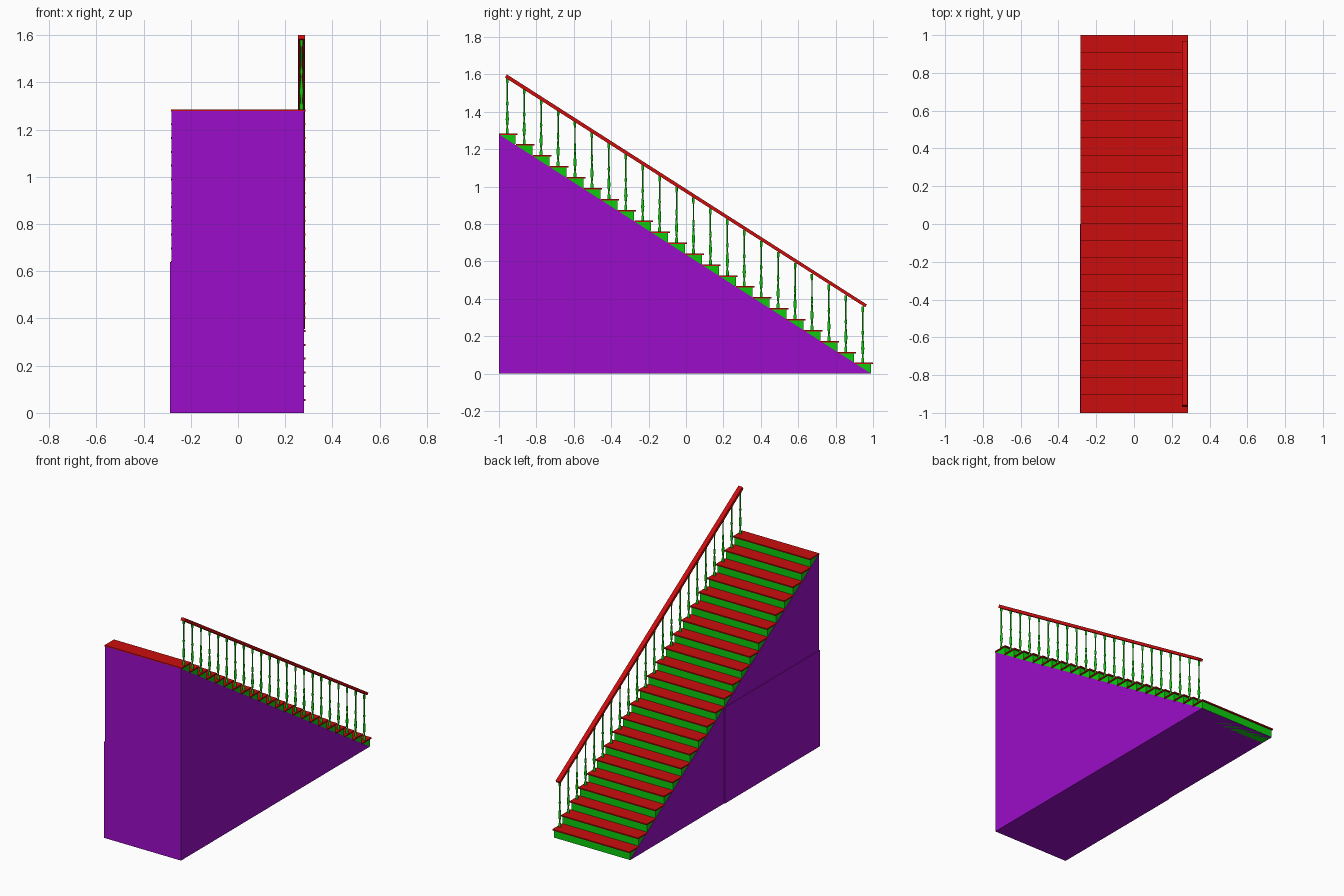
import bpy, bmesh, math

cube = bpy.data.objects.get("Cube")
if cube:
    bpy.data.objects.remove(cube)


def material(name, rgb):
    m = bpy.data.materials.new(name)
    m.use_nodes = True
    m.diffuse_color = (*rgb, 1)
    m.node_tree.nodes["Principled BSDF"].inputs["Base Color"].default_value = (*rgb, 1)
    return m


RED = material("red", (0.6, 0.004, 0.004))
GREEN = material("green", (0.004, 0.6, 0.004))
PURPLE = material("purple", (0.33, 0.004, 0.58))


def finish(name, bm, mat):
    bmesh.ops.recalc_face_normals(bm, faces=bm.faces)
    mesh = bpy.data.meshes.new(name)
    bm.to_mesh(mesh)
    bm.free()
    mesh.materials.append(mat)
    obj = bpy.data.objects.new(name, mesh)
    bpy.context.collection.objects.link(obj)
    return obj


def prism(name, outline, x0, x1, mat):
    """Side outline in (y, z), extruded across x."""
    bm = bmesh.new()
    face = bm.faces.new([bm.verts.new((x0, y, z)) for y, z in outline])
    new = bmesh.ops.extrude_face_region(bm, geom=[face])["geom"]
    bmesh.ops.translate(bm, vec=(x1 - x0, 0, 0),
                        verts=[v for v in new if isinstance(v, bmesh.types.BMVert)])
    return finish(name, bm, mat)


def rect(y0, y1, z0, z1):
    return [(y0, z0), (y1, z0), (y1, z1), (y0, z1)]


STEPS, RUN, RISE, TREAD = 22, 0.0905, 0.0584, 0.008
RAIL_X = 0.269

# Solid wedge under the flight and the cupboard panel on its side
prism("stair_base", [(-1, 0), (0.99, 0), (-1, 1.279)], -0.282, 0.28, PURPLE)
prism("cupboard_panel", rect(-1, 0, 0, 0.64), -0.287, -0.281, PURPLE)

# Spindle profile: (radius, height)
PROFILE = [(0.008, 0), (0.008, 0.02), (0.004, 0.03), (0.006, 0.05), (0.009, 0.075),
           (0.006, 0.11), (0.004, 0.14), (0.007, 0.16), (0.004, 0.18),
           (0.004, 0.265), (0.007, 0.275), (0.007, 0.3)]


def spindle_mesh():
    bm = bmesh.new()
    verts = [bm.verts.new((r, 0, z)) for r, z in PROFILE]
    edges = [bm.edges.new(pair) for pair in zip(verts, verts[1:])]
    bmesh.ops.spin(bm, geom=verts + edges, cent=(0, 0, 0), axis=(0, 0, 1),
                   angle=math.tau, steps=10, use_merge=True)
    bmesh.ops.remove_doubles(bm, verts=bm.verts, dist=0.0001)
    return finish("baluster", bm, GREEN)


first = spindle_mesh()
for p in first.data.polygons:
    p.use_smooth = True

# Risers, treads and one baluster per step
for i in range(STEPS):
    y, z = 1 - RUN * i, RISE * i
    top = z + RISE
    prism("riser", rect(max(y - 0.1, -0.998), y - 0.01, z, top - TREAD), -0.279, 0.279, GREEN)
    prism("tread", rect(max(y - 0.1, -1), y, top - TREAD, top), -0.284, 0.285, RED)
    post = first if i == 0 else first.copy()
    if i:
        bpy.context.collection.objects.link(post)
    post.location = (RAIL_X, y - 0.055, top)

# Sloping handrail
prism("handrail", [(-0.968, 1.583), (0.958, 0.355), (0.968, 0.369), (-0.958, 1.6)],
      0.254, 0.284, RED)
